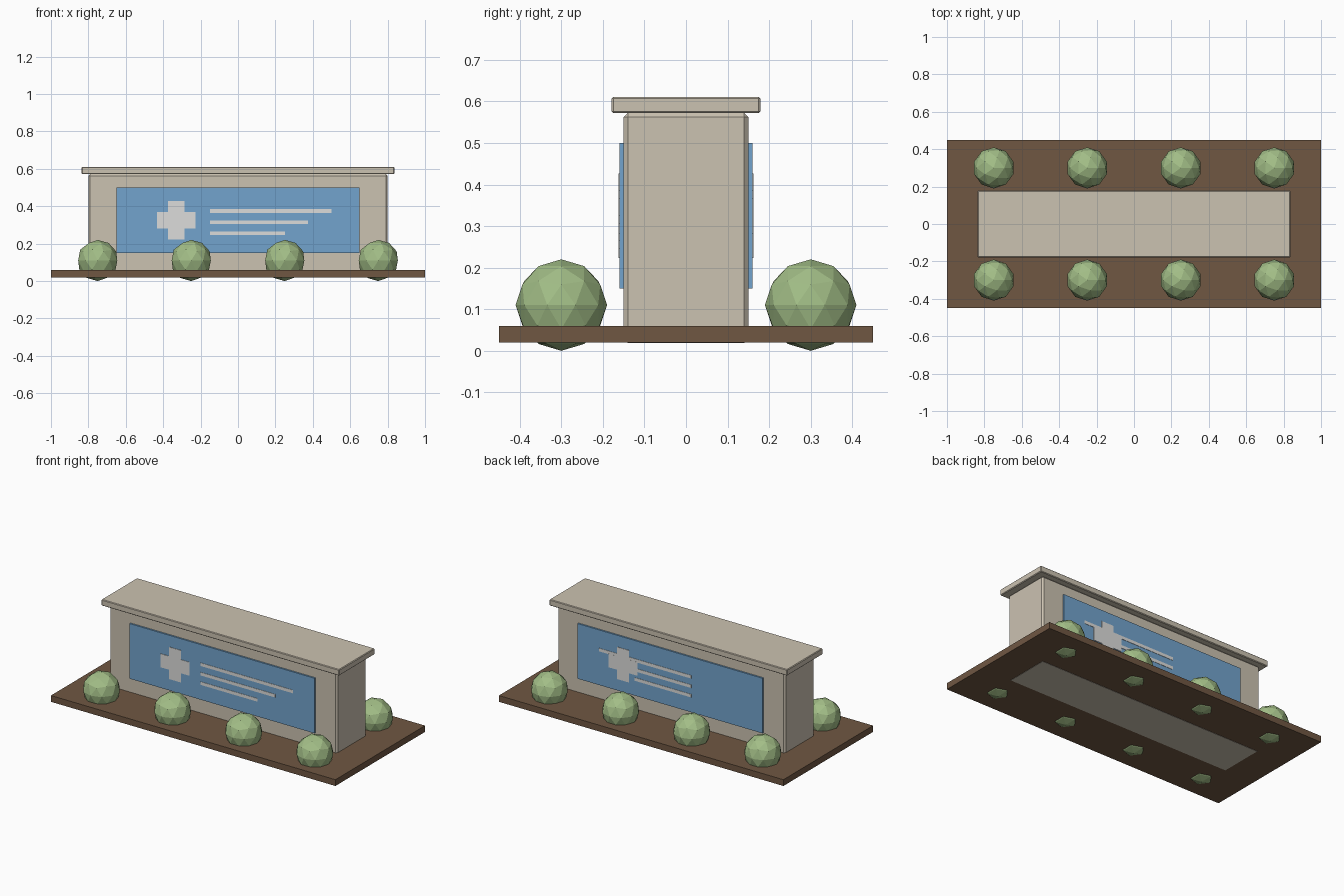
import bpy
import bmesh

default = bpy.data.objects.get("Cube")
if default:
    bpy.data.objects.remove(default, do_unlink=True)


def material(name, color):
    mat = bpy.data.materials.new(name)
    mat.use_nodes = True
    rgba = (*color, 1.0)
    mat.diffuse_color = rgba
    mat.node_tree.nodes["Principled BSDF"].inputs["Base Color"].default_value = rgba
    return mat


stone = material("warm_stone", (0.60, 0.54, 0.44))
soil = material("brown_soil", (0.16, 0.095, 0.055))
blue = material("panel_blue", (0.17, 0.37, 0.61))
white = material("off_white", (0.72, 0.72, 0.71))
green = material("leaf_green", (0.36, 0.51, 0.24))


def finish(name, bm, mat):
    bmesh.ops.recalc_face_normals(bm, faces=bm.faces)
    mesh = bpy.data.meshes.new(name)
    bm.to_mesh(mesh)
    bm.free()
    mesh.materials.append(mat)
    obj = bpy.data.objects.new(name, mesh)
    bpy.context.scene.collection.objects.link(obj)
    return obj


def box(name, x, y, z, mat, bevel=0.0):
    """Box between (min, max) pairs on each axis."""
    bm = bmesh.new()
    bmesh.ops.create_cube(bm, size=1.0)
    for v in bm.verts:
        for i, (low, high) in enumerate((x, y, z)):
            v.co[i] = high if v.co[i] > 0 else low
    obj = finish(name, bm, mat)
    if bevel:
        mod = obj.modifiers.new("edge_bevel", 'BEVEL')
        mod.width = bevel
        mod.segments = 1
    return obj


def cross(name, cx, cz, arm, half, y_back, y_front, mat):
    """Plus-shaped plate extruded along y."""
    quarter = [(arm, -half), (arm, half), (half, half)]
    outline = []
    for _ in range(4):
        outline += quarter
        quarter = [(-b, a) for a, b in quarter]
    bm = bmesh.new()
    face = bm.faces.new([bm.verts.new((cx + a, y_back, cz + b)) for a, b in outline])
    out = bmesh.ops.extrude_face_region(bm, geom=[face])
    for v in out["geom"]:
        if isinstance(v, bmesh.types.BMVert):
            v.co.y = y_front
    finish(name, bm, mat)


# Planting bed, wall and cap
box("planting_bed", (-1, 1), (-0.45, 0.45), (0.02, 0.06), soil)
box("wall", (-0.8, 0.8), (-0.15, 0.15), (0.019, 0.572), stone, 0.01)
box("cap", (-0.836, 0.836), (-0.179, 0.179), (0.572, 0.611), stone, 0.004)

# Panel, cross and stripes on both long sides
for side, s in (("front", -1), ("back", 1)):
    box(f"{side}_panel", (-0.65, 0.65), sorted((s * 0.14, s * 0.16)), (0.15, 0.50), blue)
    cross(f"{side}_cross", s * 0.33, 0.325, 0.102, 0.043, s * 0.155, s * 0.1625, white)
    for i, end in enumerate((0.5, 0.375, 0.25)):
        z = 0.375 - i * 0.06
        box(f"{side}_stripe_{i + 1}", (-0.15, end), sorted((s * 0.155, s * 0.162)),
            (z - 0.01, z + 0.01), white)

# Faceted bushes in two rows
for row, y in (("front", -0.3), ("back", 0.3)):
    for i in range(4):
        bm = bmesh.new()
        bmesh.ops.create_icosphere(bm, subdivisions=2, radius=0.11)
        bush = finish(f"{row}_bush_{i + 1}", bm, green)
        bush.location = (-0.75 + i * 0.5, y, 0.11)
